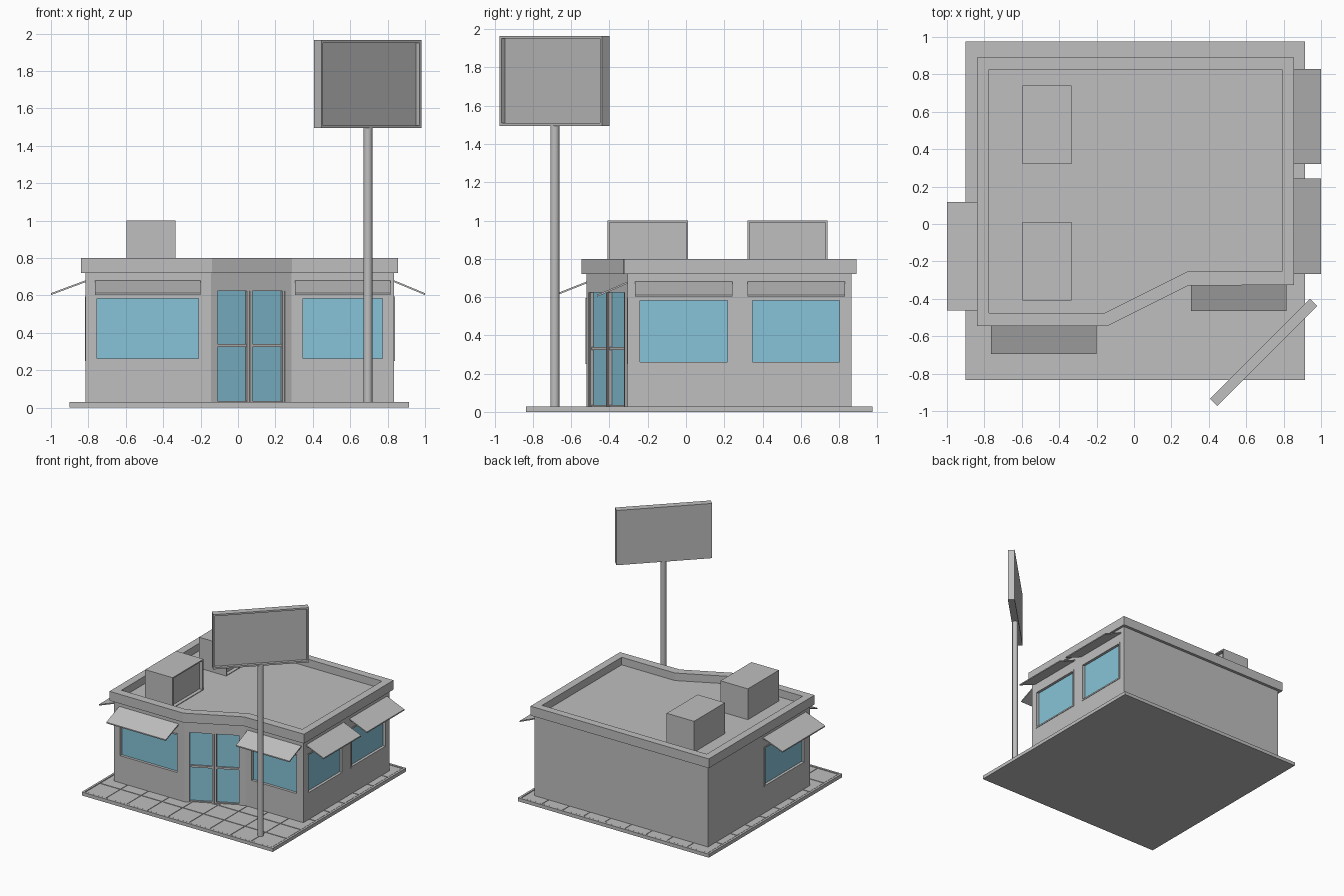
import bpy, bmesh, math
from mathutils import Matrix, Vector

if "Cube" in bpy.data.objects:
    bpy.data.objects.remove(bpy.data.objects["Cube"], do_unlink=True)


def material(name, rgb):
    m = bpy.data.materials.new(name)
    m.use_nodes = True
    m.diffuse_color = (*rgb, 1)
    m.node_tree.nodes["Principled BSDF"].inputs["Base Color"].default_value = (*rgb, 1)
    return m


GREY = material("plain_grey", (0.52, 0.52, 0.52))
GLASS = material("glass_blue", (0.24, 0.55, 0.69))


def finish(name, bm, mat=GREY):
    bmesh.ops.recalc_face_normals(bm, faces=bm.faces)
    mesh = bpy.data.meshes.new(name)
    bm.to_mesh(mesh)
    bm.free()
    mesh.materials.append(mat)
    obj = bpy.data.objects.new(name, mesh)
    bpy.context.collection.objects.link(obj)
    return obj


def add_box(bm, lo, hi, frame=Matrix()):
    lo, hi = Vector(lo), Vector(hi)
    size = Matrix.Diagonal((*(hi - lo), 1))
    bmesh.ops.create_cube(bm, size=1, matrix=frame @ Matrix.Translation((lo + hi) / 2) @ size)


def boxes(name, spans, mat=GREY, frame=Matrix()):
    bm = bmesh.new()
    for lo, hi in spans:
        add_box(bm, lo, hi, frame)
    return finish(name, bm, mat)


def prism(name, outline, z0, z1):
    bm = bmesh.new()
    base = bm.faces.new([bm.verts.new((x, y, z0)) for x, y in outline])
    top = bmesh.ops.extrude_face_region(bm, geom=[base])["geom"]
    bmesh.ops.translate(bm, vec=(0, 0, z1 - z0), verts=[v for v in top if isinstance(v, bmesh.types.BMVert)])
    return finish(name, bm)


def ring(name, outer, inner, z0, z1):
    """Hollow band between two matching outlines."""
    bm = bmesh.new()
    loops = [[bm.verts.new((x, y, z)) for x, y in pts]
             for pts, z in ((outer, z0), (outer, z1), (inner, z1), (inner, z0))]
    n = len(outer)
    for a in range(4):
        p, q = loops[a], loops[(a + 1) % 4]
        for i in range(n):
            j = (i + 1) % n
            bm.faces.new((p[i], p[j], q[j], q[i]))
    return finish(name, bm)


def recessed_box(name, lo, hi, axis, border, depth, frame=Matrix()):
    """Box with one face, found by its direction, sunk inside a thin border."""
    bm = bmesh.new()
    add_box(bm, lo, hi)
    bm.normal_update()
    face = max(bm.faces, key=lambda f: f.normal.dot(Vector(axis)))
    bmesh.ops.inset_region(bm, faces=[face], thickness=border)
    # a second zero-width inset gives upright recess walls
    bmesh.ops.inset_region(bm, faces=[face], thickness=0)
    bmesh.ops.translate(bm, vec=Vector(axis) * -depth, verts=face.verts)
    bm.transform(frame)
    return finish(name, bm)


def rect(x0, y0, x1, y1):
    return [(x0, y0), (x1, y0), (x1, y1), (x0, y1)]


def wall_frame(x, y, angle):
    """Local x runs along the wall, local -y points outward."""
    return Matrix.Translation((x, y, 0)) @ Matrix.Rotation(math.radians(angle), 4, "Z")


# Pavement: slab, kerb and paving tiles
X0, Y0, X1, Y1 = -0.9, -0.835, 0.915, 0.975
boxes("pavement_slab", [((X0, Y0, 0), (X1, Y1, 0.023))])
ring("pavement_kerb", rect(X0, Y0, X1, Y1),
     rect(X0 + 0.018, Y0 + 0.018, X1 - 0.018, Y1 - 0.018), 0.02, 0.03)
N, GAP = 9, 0.004
step_x, step_y = (X1 - X0 - 0.04) / N, (Y1 - Y0 - 0.04) / N
tiles = []
for i in range(N):
    for j in range(N):
        tx, ty = X0 + 0.02 + i * step_x, Y0 + 0.02 + j * step_y
        tiles.append(((tx + GAP, ty + GAP, 0.02), (tx + step_x - GAP, ty + step_y - GAP, 0.027)))
boxes("paving_tiles", tiles)

# Building body and parapet
walls = prism("walls", [(-0.815, -0.52), (-0.145, -0.52), (0.285, -0.305),
                        (0.835, -0.305), (0.835, 0.865), (-0.815, 0.865)], 0.02, 0.735)
ring("parapet",
     [(-0.84, -0.545), (-0.14, -0.545), (0.29, -0.33), (0.855, -0.325), (0.855, 0.89), (-0.84, 0.89)],
     [(-0.775, -0.475), (-0.155, -0.475), (0.285, -0.255), (0.79, -0.255), (0.79, 0.825), (-0.775, 0.825)],
     0.72, 0.8)

# Windows: name, wall frame, half width, awning half width, awning reach
SILL, HEAD, DEEP, RIM = 0.25, 0.595, 0.025, 0.012
windows = [
    ("front_right", wall_frame(-0.4825, -0.52, 0), 0.2825, 0.2825, 0.175),
    ("front_left", wall_frame(0.56, -0.305, 0), 0.225, 0.255, 0.16),
    ("left_front", wall_frame(0.835, -0.012, 90), 0.24, 0.255, 0.165),
    ("left_rear", wall_frame(0.835, 0.575, 90), 0.24, 0.255, 0.165),
    ("right", wall_frame(-0.815, -0.172, -90), 0.275, 0.29, 0.185),
]
cut = bmesh.new()
for name, frame, half, awn, reach in windows:
    add_box(cut, (-half, -0.1, SILL), (half, DEEP, HEAD), frame)
    boxes(name + "_window_glass", [((-half, DEEP - 0.006, SILL), (half, DEEP + 0.002, HEAD))], GLASS, frame)
    boxes(name + "_window_frame", [
        ((-half, -0.004, SILL), (-half + RIM, DEEP, HEAD)),
        ((half - RIM, -0.004, SILL), (half, DEEP, HEAD)),
        ((-half, -0.004, SILL), (half, DEEP, SILL + RIM)),
        ((-half, -0.004, HEAD - RIM), (half, DEEP, HEAD))], GREY, frame)
    # Sloping awning slab
    bm = bmesh.new()
    ends = [[bm.verts.new(frame @ Vector((x, y, z))) for y, z in
             ((0.005, 0.683), (-reach, 0.612), (-reach, 0.602), (0.005, 0.673))] for x in (-awn, awn)]
    bm.faces.new(ends[0])
    bm.faces.new(ends[1])
    for i in range(4):
        j = (i + 1) % 4
        bm.faces.new((ends[0][i], ends[0][j], ends[1][j], ends[1][i]))
    finish(name + "_awning", bm)

# Double entrance door on the angled wall
door = wall_frame(0.065, -0.415, math.degrees(math.atan2(0.215, 0.43)))
HALF, TOP, MID = 0.208, 0.635, 0.332
add_box(cut, (-HALF, -0.1, 0.027), (HALF, 0.03, TOP), door)
boxes("door_glass", [((-HALF, 0.022, 0.025), (HALF, 0.032, TOP))], GLASS, door)
bars = [((-HALF, 0, TOP - 0.01), (HALF, 0.03, TOP)),
        ((-HALF, 0.008, MID - 0.008), (HALF, 0.03, MID + 0.008)),
        ((-HALF, 0.008, 0.025), (HALF, 0.03, 0.036))]
for c, w in ((-HALF + 0.007, 0.007), (-0.009, 0.008), (0.009, 0.008), (HALF - 0.007, 0.007)):
    bars.append(((c - w, 0.004, 0.025), (c + w, 0.03, TOP)))
boxes("door_frame", bars, GREY, door)

# Cut the openings into the walls, then drop the cutter
cutter = finish("opening_cutter", cut)
cutter.hide_render = True
mod = walls.modifiers.new("openings", "BOOLEAN")
mod.object, mod.operation, mod.solver = cutter, "DIFFERENCE", "EXACT"
bpy.context.view_layer.update()
solid = bpy.data.meshes.new_from_object(walls.evaluated_get(bpy.context.evaluated_depsgraph_get()))
walls.modifiers.clear()
walls.data = solid
bpy.data.objects.remove(cutter, do_unlink=True)

# Rooftop units with a sunken grille side
for name, y in (("front", -0.41), ("rear", 0.32)):
    recessed_box(name + "_roof_unit", (-0.595, y, 0.73), (-0.335, y + 0.42, 1.0), (1, 0, 0), 0.015, 0.03)

# Roadside sign on a round pole
bm = bmesh.new()
bmesh.ops.create_cone(bm, cap_ends=True, segments=16, radius1=0.024, radius2=0.024, depth=1.48,
                      matrix=Matrix.Translation((0.695, -0.685, 0.765)))
pole = finish("sign_pole", bm)
for poly in pole.data.polygons:
    poly.use_smooth = len(poly.vertices) == 4
for edge in pole.data.edges:
    a, b = (pole.data.vertices[i].co.z for i in edge.vertices)
    edge.use_edge_sharp = abs(a - b) < 0.01
recessed_box("sign_panel", (-0.378, -0.028, 1.495), (0.378, 0.028, 1.965), (0, -1, 0), 0.02, 0.025,
             wall_frame(0.693, -0.686, 45))
